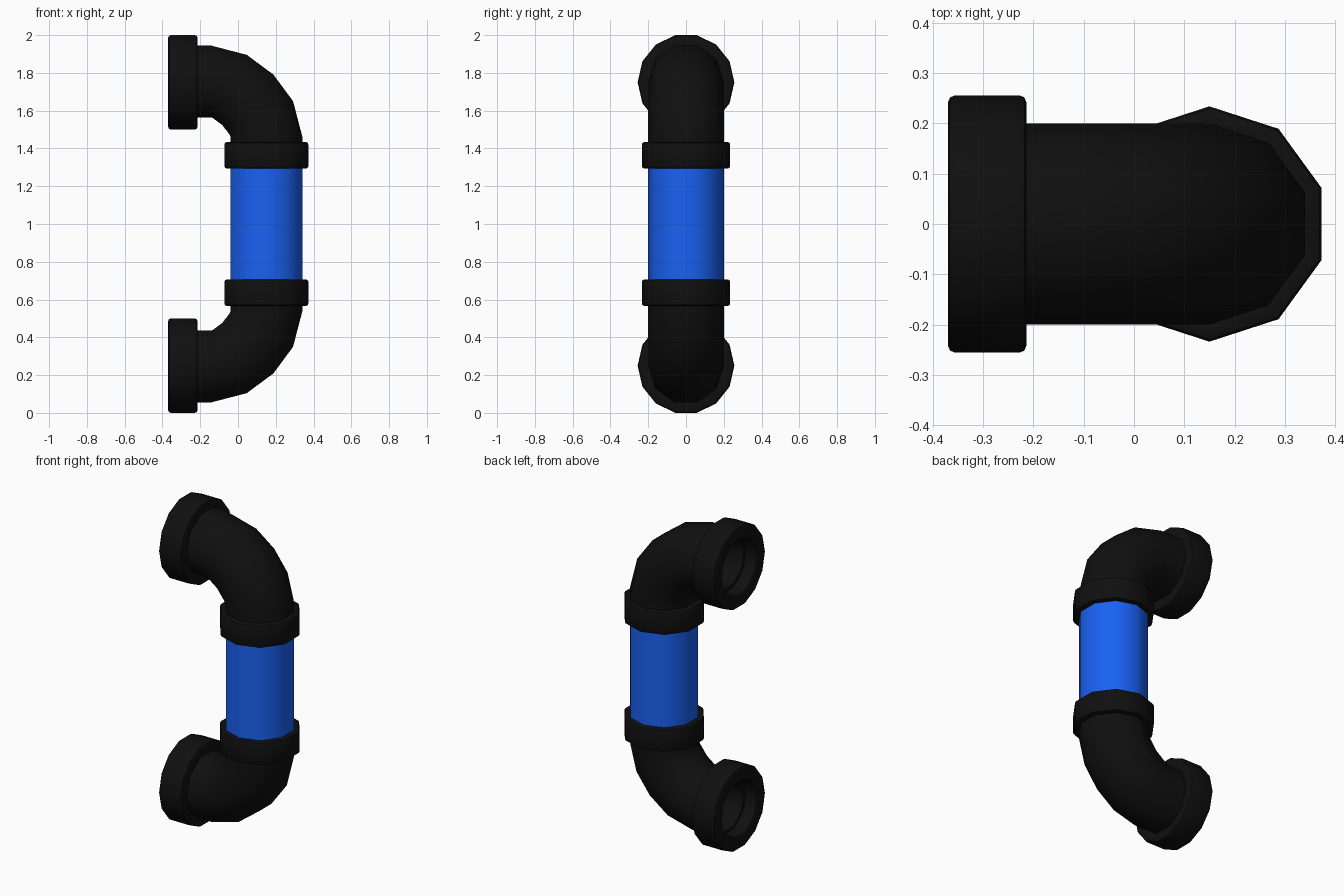
import bpy, bmesh, math
from mathutils import Vector

if "Cube" in bpy.data.objects:
    bpy.data.objects.remove(bpy.data.objects["Cube"])


def material(name, rgb):
    m = bpy.data.materials.new(name)
    m.diffuse_color = (*rgb, 1)
    m.use_nodes = True
    m.node_tree.nodes["Principled BSDF"].inputs["Base Color"].default_value = m.diffuse_color
    return m


BLACK = material("black_plastic", (0.005, 0.005, 0.005))
BLUE = material("blue_plastic", (0.01, 0.12, 0.9))


def sweep(name, rings, sides, mat, closed=False):
    """Join polygon rings (centre, direction, radius) lying along the y = 0 plane."""
    bm = bmesh.new()
    loops = []
    for centre, direction, radius in rings:
        d = Vector(direction).normalized()
        across = Vector((-d.z, 0, d.x))
        angles = [2 * math.pi * i / sides for i in range(sides)]
        loops.append([bm.verts.new(Vector(centre) + Vector((0, radius * math.cos(a), 0))
                                   + across * radius * math.sin(a)) for a in angles])
    pairs = list(zip(loops, loops[1:]))
    if closed:
        pairs.append((loops[-1], loops[0]))
    for a, b in pairs:
        for i in range(sides):
            j = (i + 1) % sides
            bm.faces.new((a[i], a[j], b[j], b[i]))
    bmesh.ops.recalc_face_normals(bm, faces=bm.faces)
    mesh = bpy.data.meshes.new(name)
    bm.to_mesh(mesh)
    bm.free()
    mesh.materials.append(mat)
    obj = bpy.data.objects.new(name, mesh)
    bpy.context.collection.objects.link(obj)
    bpy.ops.object.select_all(action='DESELECT')
    obj.select_set(True)
    bpy.context.view_layer.objects.active = obj
    bpy.ops.object.shade_smooth_by_angle(angle=math.radians(40))
    return obj


def collar(name, start, direction, length, outer, inner, sides, b=0.014):
    """Hollow ring with rounded outer and inner rims."""
    c = b * 0.3
    profile = [(b, outer), (length - b, outer), (length - c, outer - c), (length, outer - b),
               (length, inner + b), (length - c, inner + c), (length - b, inner),
               (b, inner), (c, inner + c), (0, inner + b), (0, outer - b), (c, outer - c)]
    d = Vector(direction)
    return sweep(name, [(Vector(start) + d * t, d, r) for t, r in profile],
                 sides, BLACK, closed=True)


def elbow_path(s):
    """Centre line of an elbow: straight, quarter bend, straight (s = +1 top, -1 bottom)."""
    R, k, x0, h0 = 0.291, 0.442, -0.141, 0.463
    p = [Vector((x0, 0, h0 + R)), Vector((x0 + k * R, 0, h0 + R)),
         Vector((x0 + R, 0, h0 + k * R)), Vector((x0 + R, 0, h0))]
    path = [(Vector((-0.29, 0, h0 + R)), Vector((1, 0, 0)))]
    for i in range(5):
        t = i / 4
        u = 1 - t
        pos = p[0] * u**3 + p[1] * 3 * u * u * t + p[2] * 3 * u * t * t + p[3] * t**3
        tan = (p[1] - p[0]) * u * u + (p[2] - p[1]) * 2 * u * t + (p[3] - p[2]) * t * t
        path.append((pos, tan))
    path.append((Vector((x0 + R, 0, 0.34)), Vector((0, 0, -1))))
    return [(Vector((q.x, 0, 1 + s * q.z)), Vector((d.x, 0, s * d.z))) for q, d in path]


# Elbows and their collars, mirrored about z = 1
for s, label in ((1, "top"), (-1, "bottom")):
    path = elbow_path(s)
    skin = [(q, d, 0.2) for q, d in path]
    bore = [(q, d, 0.155) for q, d in reversed(path)]
    sweep(label + "_elbow", skin + bore, 10, BLACK, closed=True)
    collar(label + "_pipe_collar", (0.15, 0, 1 + s * 0.293), (0, 0, s), 0.141, 0.234, 0.18, 10)
    collar(label + "_open_collar", (-0.37, 0, 1 + s * 0.75), (1, 0, 0), 0.156, 0.256, 0.17, 14)

# Straight blue pipe between the collars
sweep("straight_pipe", [((0.15, 0, z), (0, 0, 1), 0.2) for z in (0.64, 1.36)], 10, BLUE)
